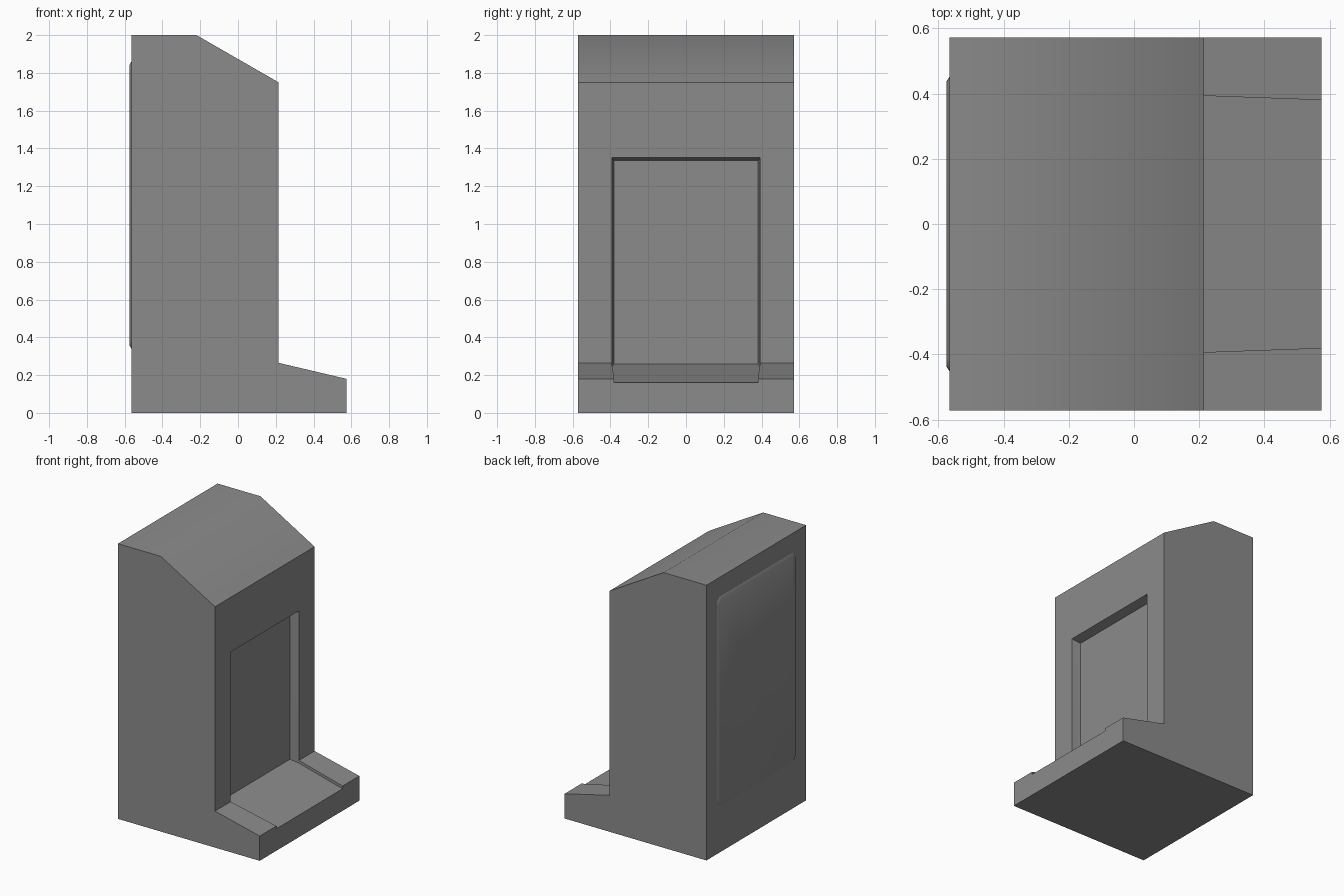
import bpy
import bmesh
import math

cube = bpy.data.objects.get("Cube")
if cube:
    bpy.data.objects.remove(cube, do_unlink=True)

grey = bpy.data.materials.new("neutral grey")
grey.use_nodes = True
colour = (0.26, 0.26, 0.26, 1)
grey.diffuse_color = colour
grey.node_tree.nodes["Principled BSDF"].inputs["Base Color"].default_value = colour


def finish(bm, name):
    bmesh.ops.recalc_face_normals(bm, faces=bm.faces)
    mesh = bpy.data.meshes.new(name)
    bm.to_mesh(mesh)
    bm.free()
    mesh.materials.append(grey)
    obj = bpy.data.objects.new(name, mesh)
    bpy.context.collection.objects.link(obj)
    bpy.ops.object.select_all(action="DESELECT")
    obj.select_set(True)
    bpy.context.view_layer.objects.active = obj
    bpy.ops.object.shade_smooth_by_angle(angle=math.radians(35))
    return obj


# Cabinet: named points as (x, half width, z), mirrored across y
HALF = 0.572
points = {
    "rear_base": (-0.565, HALF, 0),
    "toe_base": (0.575, HALF, 0),
    "toe_top": (0.575, HALF, 0.18),
    "shelf": (0.215, HALF, 0.265),
    "brow": (0.215, HALF, 1.75),
    "ridge": (-0.22, HALF, 2),
    "rear_top": (-0.565, HALF, 2),
    "mouth_top": (0.215, 0.393, 1.352),
    "mouth_low": (0.215, 0.393, 0.265),
    "floor_mid": (0.215, 0.393, 0.245),
    "niche_top": (0.15, 0.382, 1.335),
    "niche_low": (0.15, 0.382, 0.26),
    "lip_top": (0.575, 0.38, 0.18),
    "lip_low": (0.575, 0.38, 0.16),
}
# Faces spanning both sides, given as one half of their outline
spanning = [
    "rear_base toe_base",
    "rear_base rear_top",
    "rear_top ridge",
    "ridge brow",
    "brow shelf mouth_low mouth_top",
    "toe_base toe_top lip_top lip_low",
    "niche_low floor_mid lip_low",
    "niche_top niche_low",
    "mouth_top niche_top",
]
# Faces repeated on each side
sided = [
    "rear_base toe_base toe_top shelf brow ridge rear_top",
    "shelf toe_top lip_top mouth_low",
    "mouth_low lip_top lip_low floor_mid",
    "mouth_top mouth_low floor_mid niche_low niche_top",
]
bm = bmesh.new()
verts = {}
for side in (1, -1):
    for key, (x, y, z) in points.items():
        verts[key, side] = bm.verts.new((x, side * y, z))
for names in spanning:
    keys = names.split()
    bm.faces.new([verts[k, 1] for k in keys] + [verts[k, -1] for k in reversed(keys)])
for names in sided:
    for side in (1, -1):
        bm.faces.new([verts[k, side] for k in names.split()])
finish(bm, "cabinet_body")


# Raised rear panel: rounded rectangle with a chamfered rim
def rounded_loop(bm, x, half_y, half_z, radius, centre_z, steps=4):
    loop = []
    for quarter, (sy, sz) in enumerate([(1, 1), (-1, 1), (-1, -1), (1, -1)]):
        for i in range(steps + 1):
            a = math.pi / 2 * (quarter + i / steps)
            y = sy * (half_y - radius) + radius * math.cos(a)
            z = sz * (half_z - radius) + radius * math.sin(a)
            loop.append(bm.verts.new((x, y, centre_z + z)))
    return loop


bm = bmesh.new()
inner = rounded_loop(bm, -0.564, 0.455, 0.76, 0.05, 1.1)
outer = rounded_loop(bm, -0.575, 0.437, 0.742, 0.032, 1.1)
for i in range(len(inner)):
    j = (i + 1) % len(inner)
    bm.faces.new([inner[i], inner[j], outer[j], outer[i]])
bm.faces.new(outer)
bm.faces.new(inner)
finish(bm, "rear_panel")
